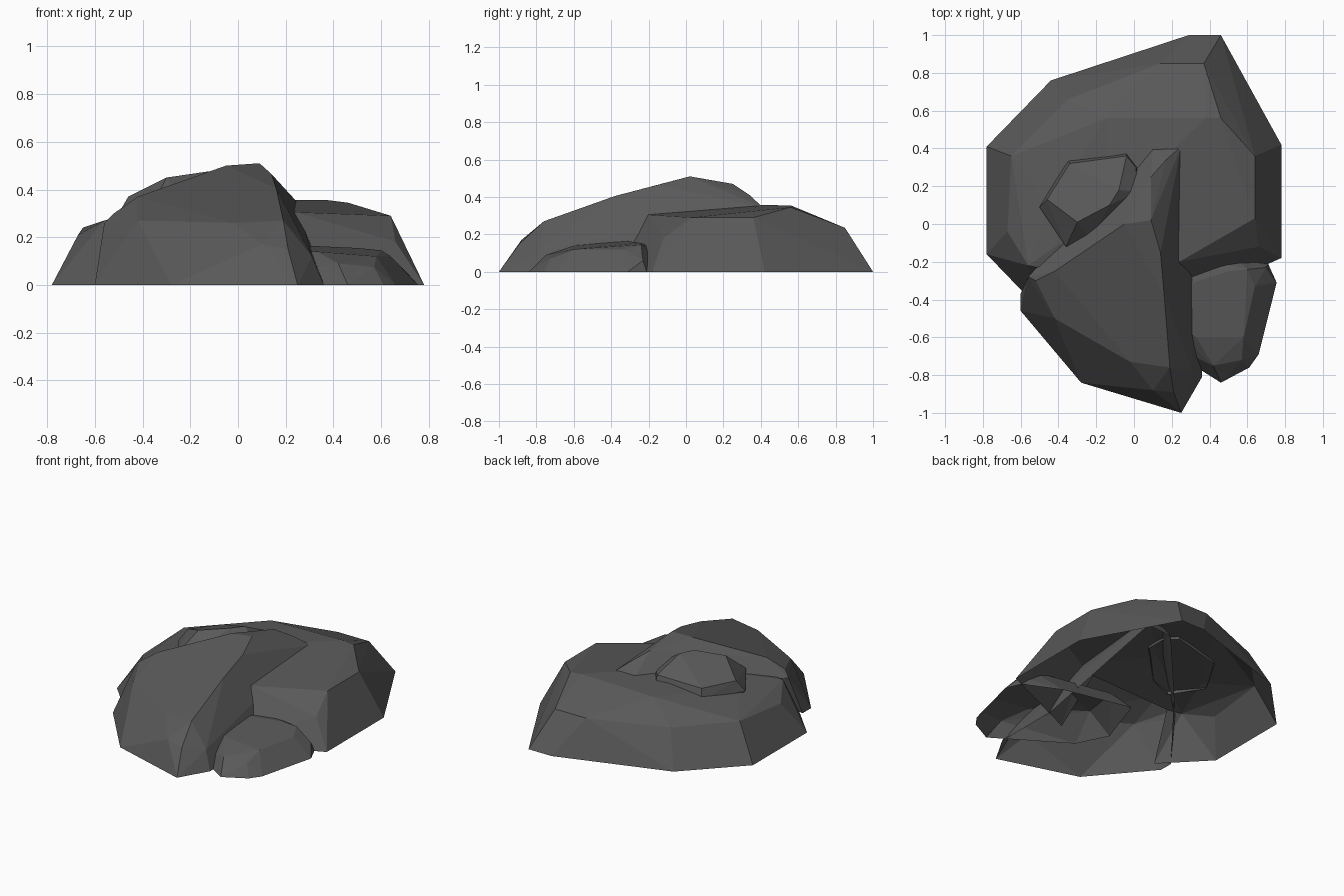
import bpy, bmesh, math

mat = bpy.data.materials.new("dark_stone")
mat.diffuse_color = (0.1, 0.1, 0.1, 1)


def rock(name, base, upper):
    """Faceted hollow boulder: hull of a base outline and upper corners, open below.
    A base point may carry its own z where it is buried in another boulder."""
    bm = bmesh.new()
    rim = {bm.verts.new(p if len(p) == 3 else (*p, 0)) for p in base}
    for p in upper:
        bm.verts.new(p)
    bmesh.ops.convex_hull(bm, input=bm.verts[:])
    under = [f for f in bm.faces if all(v in rim for v in f.verts)]
    bmesh.ops.delete(bm, geom=under, context='FACES')
    loose = [v for v in bm.verts if not v.link_faces]
    bmesh.ops.delete(bm, geom=loose, context='VERTS')
    bmesh.ops.dissolve_limit(bm, angle_limit=math.radians(3), verts=bm.verts[:], edges=bm.edges[:])
    bmesh.ops.recalc_face_normals(bm, faces=bm.faces[:])
    me = bpy.data.meshes.new(name)
    bm.to_mesh(me)
    bm.free()
    me.materials.append(mat)
    ob = bpy.data.objects.new(name, me)
    bpy.context.collection.objects.link(ob)
    return ob


# Broad slab at the back, open where the front boulder covers it
rock("back_boulder",
     [(0.29, 1), (0.46, 1), (0.78, 0.42), (0.78, -0.18), (0.2, -0.44), (-0.52, -0.43),
      (-0.78, -0.16), (-0.78, 0.41), (-0.44, 0.76), (0.12, -0.24, 0.29), (-0.46, -0.24, 0.27)],
     [(0.37, 0.85, 0.235), (0.14, 0.85, 0.235), (-0.27, 0.68, 0.24), (-0.35, 0.66, 0.23),
      (-0.65, 0.36, 0.24), (-0.67, -0.04, 0.21), (-0.56, -0.22, 0.27), (-0.45, 0.1, 0.3),
      (-0.15, 0.56, 0.345), (0.38, 0.56, 0.355), (0.46, 0.56, 0.345), (0.64, 0.36, 0.29),
      (0.64, 0.03, 0.29), (0.66, -0.12, 0.18), (0.24, -0.2, 0.305), (-0.1, 0.1, 0.36)])

# Tall wedge leaning over the slab
rock("front_boulder",
     [(-0.6, -0.37), (-0.6, -0.46), (-0.28, -0.84), (0.25, -1), (0.36, -0.81),
      (0.36, -0.35), (0.29, -0.1, 0.2), (0.27, 0.46, 0.28), (0.08, 0.44, 0.28),
      (-0.35, -0.04, 0.25)],
     [(-0.56, -0.28, 0.26), (-0.52, -0.3, 0.3), (-0.42, -0.25, 0.37), (-0.42, -0.5, 0.27),
      (-0.02, -0.73, 0.26), (0.1, -0.88, 0.17), (0.21, -0.89, 0.15), (0.31, -0.78, 0.12),
      (0.19, -0.76, 0.27), (0.16, -0.38, 0.405), (0.14, -0.15, 0.465), (0.09, 0.02, 0.51),
      (-0.05, 0.0, 0.5), (0.09, 0.25, 0.47), (0.17, 0.34, 0.41), (0.25, 0.41, 0.345),
      (0.1, 0.4, 0.35), (0.25, -0.2, 0.29)])

# Low stone at the front right, its inner half tucked under the others
rock("side_stone",
     [(0.36, -0.78), (0.46, -0.84), (0.61, -0.76), (0.66, -0.69), (0.755, -0.31),
      (0.71, -0.21), (0.475, -0.1), (0.02, 0.0), (-0.1, -0.35), (0, -0.55)],
     [(0.28, -0.32, 0.165), (0.5, -0.25, 0.155), (0.6, -0.24, 0.145), (0.64, -0.33, 0.12),
      (0.7, -0.23, 0.06), (0.58, -0.6, 0.12), (0.57, -0.72, 0.075), (0.42, -0.75, 0.09),
      (0.33, -0.6, 0.14), (0.08, -0.12, 0.13), (0.03, -0.38, 0.14)])

# Small stone resting on top
rock("top_stone",
     [(-0.49, 0.09, 0.28), (-0.36, -0.11, 0.28), (-0.22, -0.08, 0.31), (0.02, 0.16, 0.34),
      (0.02, 0.3, 0.34), (-0.04, 0.38, 0.33), (-0.35, 0.34, 0.29)],
     [(-0.5, 0.09, 0.3), (-0.36, -0.12, 0.33), (-0.23, -0.08, 0.36), (0.02, 0.17, 0.4),
      (0.01, 0.3, 0.37), (-0.46, 0.13, 0.37), (-0.3, 0.01, 0.45), (-0.13, 0.1, 0.475),
      (-0.08, 0.18, 0.47), (-0.04, 0.36, 0.385), (-0.34, 0.32, 0.36)])
